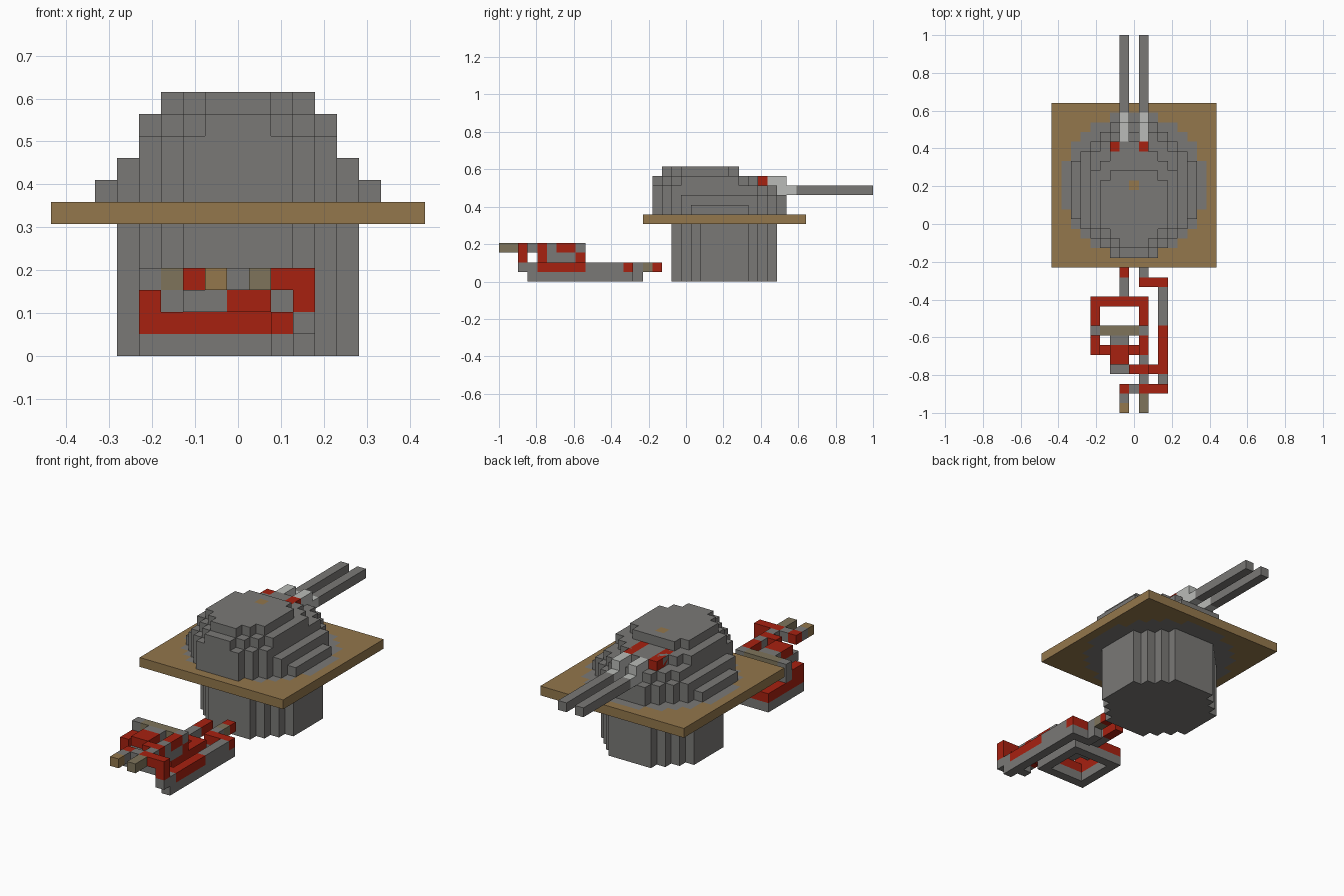
import bpy, bmesh
from mathutils import Vector

if "Cube" in bpy.data.objects:
    bpy.data.objects.remove(bpy.data.objects["Cube"], do_unlink=True)

U = 2 / 39                      # block size
ORIGIN = Vector((-8.5, -19.5, 0))
CX, CY = 8, 23                  # turret axis in block units

COLORS = {
    "grey": (0.194, 0.19, 0.182),
    "brown": (0.292, 0.184, 0.072),
    "red": (0.39, 0.015, 0.005),
    "silver": (0.49, 0.5, 0.48),
    "khaki": (0.21, 0.175, 0.105),
}
MATS = {}
for name, rgb in COLORS.items():
    m = bpy.data.materials.new(name)
    m.use_nodes = True
    m.diffuse_color = (*rgb, 1)
    m.node_tree.nodes["Principled BSDF"].inputs["Base Color"].default_value = (*rgb, 1)
    MATS[name] = m
SLOTS = list(COLORS)
PARTS = {}


def box(part, color, xs, ys, zs):
    """Fill an inclusive range of blocks; each range is an int or a pair."""
    cells = PARTS.setdefault(part, {})
    spans = [(s, s) if isinstance(s, int) else s for s in (xs, ys, zs)]
    for x in range(spans[0][0], spans[0][1] + 1):
        for y in range(spans[1][0], spans[1][1] + 1):
            for z in range(spans[2][0], spans[2][1] + 1):
                cells[x, y, z] = color


def disc(part, color, radius, zs):
    r = int(radius)
    for dx in range(-r, r + 1):
        for dy in range(-r, r + 1):
            if dx * dx + dy * dy < radius * radius:
                box(part, color, CX + dx, CY + dy, zs)


def dome_layer(z, half, y0, y1, front, back):
    """One stepped layer with diagonal corners."""
    for y in range(y0, y1 + 1):
        h = min(half, front + y - y0, back + y1 - y)
        box("turret_dome", "grey", (CX - h, CX + h), y, z)


# Column below the deck
disc("column", "grey", 5.5, (0, 5))

# Square deck with the turret ring set in it
box("deck", "brown", (0, 16), (15, 31), 6)
disc("deck", "grey", 7.5, 6)

# Stepped dome
dome_layer(7, 6, 16, 29, 2, 2)
dome_layer(8, 5, 16, 29, 2, 2)
dome_layer(9, 4, 16, 28, 2, 2)
dome_layer(10, 4, 16, 26, 1, 2)
dome_layer(11, 3, 17, 24, 1, 2)
box("turret_dome", "brown", CX, CY, 11)

# Twin guns
for side, x, mark in (("right", 7, 6), ("left", 9, 9)):
    gun = side + "_gun"
    box(gun, "red", mark, (25, 27), 10)
    box(gun, "silver", x, (28, 29), 10)
    box(gun, "silver", x, (29, 30), 9)
    box(gun, "grey", x, (31, 38), 9)
box("turret_dome", "grey", (7, 8), 27, 10)

# Long side rail
R = "side_rail"
box(R, "grey", 11, (3, 13), (0, 1))
box(R, "red", 11, (4, 8), 1)
box(R, "red", 11, (12, 13), 1)
box(R, "grey", 11, 12, 1)
box(R, "grey", (9, 11), 13, 0)
box(R, "red", (9, 11), 13, 1)
box(R, "red", 11, 2, 2)
box(R, "grey", 11, 2, 1)
box(R, "red", (9, 10), 2, 3)
box(R, "red", 11, 2, 3)
box(R, "red", (10, 11), 4, 1)
box(R, "grey", (10, 11), 4, 0)

# Open frame
F = "open_frame"
for z, c in ((0, "grey"), (1, "red")):
    box(F, c, (4, 9), 11, z)
    box(F, c, 4, (6, 11), z)
    box(F, c, 9, (6, 11), z)
    box(F, c, (4, 9), 6, z)
box(F, "red", 4, (6, 7), 2)
box(F, "grey", 4, 8, (2, 3))
box(F, "grey", (5, 9), 8, 2)
box(F, "khaki", (5, 8), 8, 3)
box(F, "grey", 9, 8, 3)
box(F, "red", 9, 8, 2)

# Raised middle block
B = "middle_block"
box(B, "grey", (6, 7), (4, 7), 2)
box(B, "red", (6, 7), (5, 6), 3)
box(B, "grey", (6, 7), 7, 3)
box(B, "red", (8, 9), 4, 2)
box(B, "grey", 9, (3, 5), 3)
box(B, "red", (8, 9), 4, 3)
box(B, "red", 9, (6, 7), 3)
box(B, "grey", 9, (5, 7), 2)

# Twin front prongs
P = "front_prongs"
box(P, "brown", 7, 0, 3)
box(P, "grey", 7, 1, 3)
box(P, "red", 7, 2, 3)
box(P, "grey", 8, 2, 3)
box(P, "khaki", 9, (0, 1), 3)

# Rear prongs reaching under the deck
T = "rear_prongs"
box(T, "grey", 7, (12, 13), 1)
box(T, "red", 7, (14, 15), 1)
box(T, "grey", 9, 14, (0, 1))
box(T, "khaki", 9, 15, 1)
box(T, "red", 9, 16, 1)

# Skin every part with its exposed block faces
filled = {c for cells in PARTS.values() for c in cells}
for part, cells in PARTS.items():
    bm = bmesh.new()
    for cell, color in cells.items():
        for axis in range(3):
            for sign in (-1, 1):
                n = Vector((0, 0, 0))
                n[axis] = sign
                if tuple(int(a + b) for a, b in zip(cell, n)) in filled:
                    continue
                u, v = Vector((0, 0, 0)), Vector((0, 0, 0))
                u[(axis + 1) % 3] = 0.5
                v[(axis + 2) % 3] = 0.5 * sign
                mid = Vector(cell) + ORIGIN + Vector((0.5, 0.5, 0.5)) + n / 2
                ring = [mid - u - v, mid + u - v, mid + u + v, mid - u + v]
                face = bm.faces.new([bm.verts.new(p * U) for p in ring])
                face.material_index = SLOTS.index(color)
    bmesh.ops.remove_doubles(bm, verts=bm.verts, dist=U / 100)
    bmesh.ops.dissolve_limit(bm, angle_limit=0.01, verts=bm.verts, edges=bm.edges,
                             delimit={"MATERIAL"})
    mesh = bpy.data.meshes.new(part)
    bm.to_mesh(mesh)
    bm.free()
    for m in MATS.values():
        mesh.materials.append(m)
    bpy.context.collection.objects.link(bpy.data.objects.new(part, mesh))
